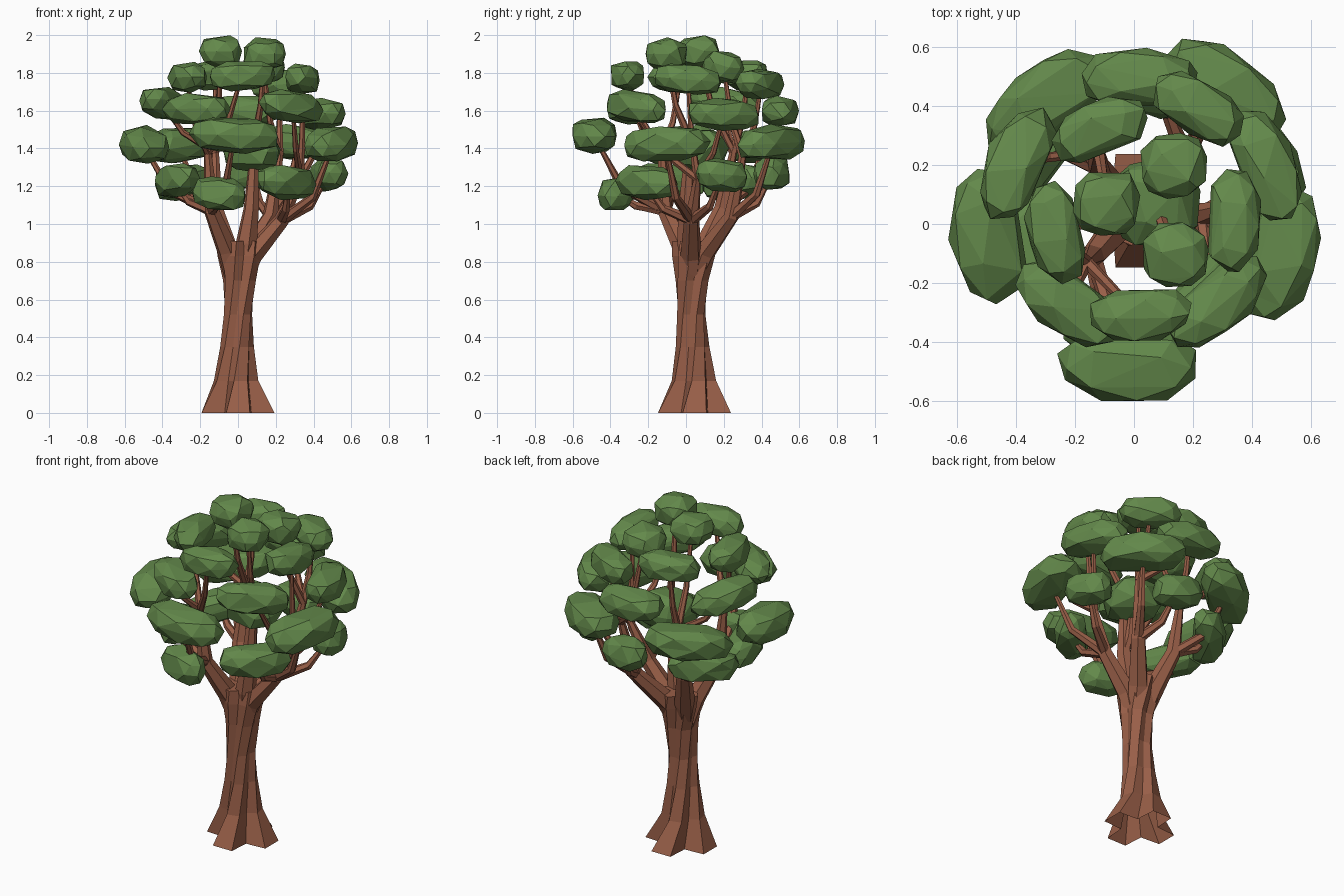
import bpy, bmesh, math, random
from mathutils import Vector

if "Cube" in bpy.data.objects:
    bpy.data.objects.remove(bpy.data.objects["Cube"])

random.seed(4)


def material(name, rgb):
    m = bpy.data.materials.new(name)
    m.diffuse_color = (*rgb, 1)
    m.use_nodes = True
    m.node_tree.nodes["Principled BSDF"].inputs["Base Color"].default_value = m.diffuse_color
    return m


BARK = material("bark", (0.32, 0.115, 0.065))
LEAF = material("leaf", (0.125, 0.25, 0.07))


def add_mesh(name, bm, mat):
    me = bpy.data.meshes.new(name)
    bmesh.ops.recalc_face_normals(bm, faces=bm.faces)
    bm.to_mesh(me)
    bm.free()
    me.materials.append(mat)
    ob = bpy.data.objects.new(name, me)
    bpy.context.collection.objects.link(ob)
    return ob


def bridge(bm, rings):
    n = len(rings[0])
    for lo, hi in zip(rings, rings[1:]):
        for i in range(n):
            j = (i + 1) % n
            bm.faces.new((lo[i], lo[j], hi[j], hi[i]))
    bm.faces.new(rings[-1])


# Trunk: twisted cross-shaped section with four flat-ended buttress roots, open below
# z, centre x, centre y, lobe radius, valley radius
SECTIONS = [(0.0, 0.0, 0.045, 0.203, 0.10), (0.17, -0.01, 0.042, 0.118, 0.078),
            (0.35, -0.005, 0.035, 0.090, 0.066), (0.52, 0.0, 0.028, 0.080, 0.062),
            (0.70, 0.008, 0.032, 0.092, 0.07), (0.83, 0.005, 0.04, 0.115, 0.085),
            (0.91, 0.0, 0.045, 0.118, 0.085)]
bm = bmesh.new()
rings = []
for z, cx, cy, ro, ri in SECTIONS:
    ring = []
    for lobe in range(4):
        for off, r in ((-18, ro), (18, ro), (45, ri)):
            a = math.radians(90 * lobe + off + 75 * z)
            ring.append(bm.verts.new((cx + r * math.cos(a), cy + r * math.sin(a), z)))
    rings.append(ring)
bridge(bm, rings)
add_mesh("trunk", bm, BARK)


# Tapered six-sided branch through a few points
def branch(name, pts, radii):
    pts = [Vector(p) for p in pts]
    bm = bmesh.new()
    rings = []
    for k, p in enumerate(pts):
        d = (pts[min(k + 1, len(pts) - 1)] - pts[max(k - 1, 0)]).normalized()
        u = d.cross(Vector((0.3, 1, 0))).normalized()
        v = d.cross(u)
        rings.append([bm.verts.new(p + radii[k] * (u * math.cos(i * math.pi / 3)
                     + v * math.sin(i * math.pi / 3))) for i in range(6)])
    bridge(bm, rings)
    bm.faces.new(rings[0])
    add_mesh(name, bm, BARK)


# Main limbs: trunk exit, lower fork, upper fork
LIMBS = [((-0.055, -0.01, 0.86), (-0.14, -0.11, 1.07), (-0.16, -0.13, 1.38)),
         ((-0.055, 0.09, 0.86), (-0.12, 0.19, 1.08), (-0.12, 0.25, 1.38)),
         ((0.07, 0.025, 0.83), (0.23, 0.03, 1.02), (0.33, 0.06, 1.24)),
         ((0.055, 0.10, 0.85), (0.17, 0.24, 1.04), (0.22, 0.30, 1.36)),
         ((0.045, 0.01, 0.90), (0.07, 0.0, 1.08), (0.09, 0.02, 1.45))]
for n, (a, b, c) in enumerate(LIMBS):
    branch(f"limb_{n + 1}", [(a[0] * 0.4, 0.03, 0.66), a, b, c],
           [0.035, 0.058, 0.042, 0.02])


# Leaf clump: full, faceted ellipsoid bent along the crown ring
def clump(name, x, y, z, length, depth, height):
    cx, cy = 0.0, 0.03
    R, ang = math.hypot(x - cx, y - cy), math.atan2(y - cy, x - cx)
    bm = bmesh.new()
    bmesh.ops.create_icosphere(bm, subdivisions=2, radius=1.02)
    spin = random.uniform(0, 6)
    tilt = random.uniform(-0.12, 0.12)
    c, s = math.cos(spin), math.sin(spin)
    for vert in bm.verts:
        p = vert.co * random.uniform(0.95, 1.06)
        u, v, w = (math.copysign(abs(q) ** 0.82, q)
                   for q in (p.x * c - p.y * s, p.x * s + p.y * c, p.z))
        h = z + w * height + tilt * u * length
        if R > 0.25:
            t, rr = ang + u * length / R, R + v * depth
            vert.co = (cx + rr * math.cos(t), cy + rr * math.sin(t), h)
        else:
            vert.co = (x + v * depth, y + u * length, h)
    ob = add_mesh(name, bm, LEAF)
    dec = ob.modifiers.new("coarse_facets", 'DECIMATE')
    dec.ratio = 0.65


# Crown tiers: (half length, half depth, half height), clump centres
TIERS = {
    "bottom": ((0.20, 0.09, 0.09), [(-0.10, -0.37, 1.16), (0.27, -0.22, 1.22),
               (0.48, 0.19, 1.26), (0.08, 0.46, 1.27), (-0.31, 0.27, 1.22),
               (-0.34, -0.09, 1.23)]),
    "lower": ((0.23, 0.12, 0.095), [(-0.02, -0.49, 1.47), (0.505, -0.11, 1.425),
              (-0.505, -0.04, 1.42), (0.32, 0.46, 1.43), (-0.31, 0.42, 1.42)]),
    "middle": ((0.20, 0.10, 0.083), [(0.02, 0.50, 1.60), (0.455, 0.20, 1.58),
               (0.29, -0.27, 1.62), (-0.23, -0.28, 1.61), (-0.405, 0.21, 1.64)]),
    "upper": ((0.17, 0.092, 0.08), [(0.02, -0.315, 1.785), (0.345, 0.01, 1.765),
              (-0.275, -0.03, 1.775), (-0.12, 0.33, 1.79), (0.22, 0.40, 1.74)]),
    "top": ((0.112, 0.112, 0.085), [(-0.09, 0.07, 1.915), (0.14, -0.105, 1.90),
            (0.135, 0.20, 1.83)]),
    "inner": ((0.15, 0.15, 0.11), [(0.07, 0.07, 1.39)]),
}
for tier, (size, places) in TIERS.items():
    for n, p in enumerate(places):
        short = tier == "bottom" and n in (0, 2, 3)
        clump(f"{tier}_leaves_{n + 1}", *p, 0.14 if short else size[0], *size[1:])
        # Twig from the nearest fork to the clump
        p = Vector(p)
        level = 1 if p.z < 1.5 else 2
        start = min((Vector(l[level]) for l in LIMBS), key=lambda q: (q - p).xy.length)
        rise = 0.3 if level == 1 else 0.4
        knee = Vector((*start.lerp(p, 0.6).xy, start.z + (p.z - start.z) * rise))
        thick = 0.03 if level == 1 else 0.022
        branch(f"{tier}_twig_{n + 1}", [start, knee, p], [thick, thick * 0.75, 0.01])
